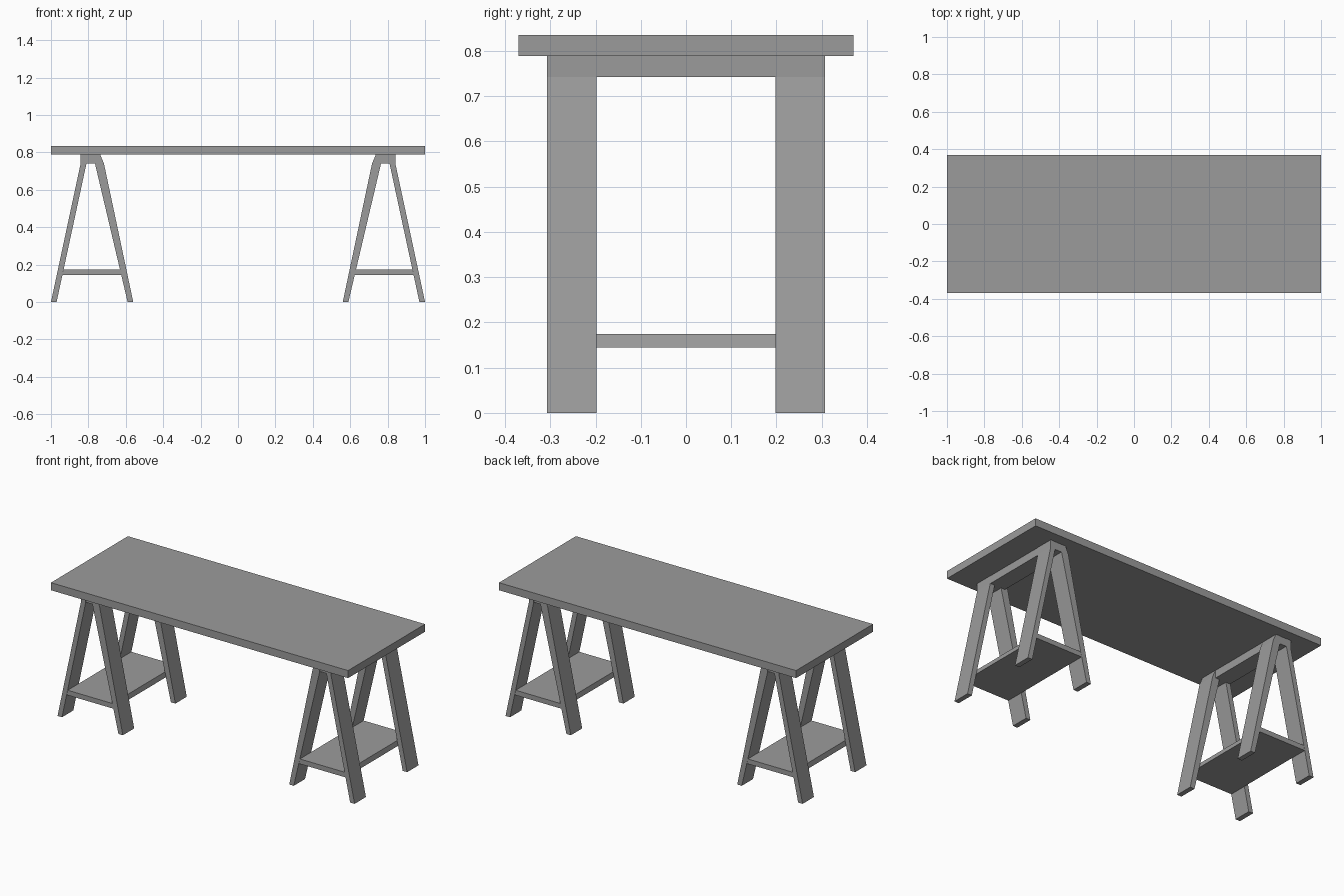
import bpy, bmesh

if "Cube" in bpy.data.objects:
    bpy.data.objects.remove(bpy.data.objects["Cube"])

# Dark grey paint for every part
paint = bpy.data.materials.new("dark_grey")
paint.diffuse_color = (0.33, 0.33, 0.33, 1)
paint.use_nodes = True
paint.node_tree.nodes["Principled BSDF"].inputs["Base Color"].default_value = paint.diffuse_color


def prism(name, profile, y0, y1, side=1):
    """Extrude an (x, z) profile along y; side=-1 mirrors it in x."""
    bm = bmesh.new()
    face = bm.faces.new([bm.verts.new((side * x, y0, z)) for x, z in profile])
    ext = bmesh.ops.extrude_face_region(bm, geom=[face])
    verts = [v for v in ext["geom"] if isinstance(v, bmesh.types.BMVert)]
    bmesh.ops.translate(bm, verts=verts, vec=(0, y1 - y0, 0))
    bmesh.ops.recalc_face_normals(bm, faces=bm.faces)
    mesh = bpy.data.meshes.new(name)
    bm.to_mesh(mesh)
    bm.free()
    mesh.materials.append(paint)
    obj = bpy.data.objects.new(name, mesh)
    bpy.context.collection.objects.link(obj)
    return obj


def rect(x0, x1, z0, z1):
    return [(x0, z0), (x1, z0), (x1, z1), (x0, z1)]


# Side profiles of one trestle (x, z)
INNER_LEG = [(0.56, 0), (0.59, 0), (0.765, 0.742), (0.765, 0.789),
             (0.737, 0.789), (0.717, 0.742)]
OUTER_LEG = [(0.97, 0), (1.0, 0), (0.841, 0.742), (0.841, 0.789),
             (0.81, 0.789), (0.81, 0.742)]
SHELF = [(0.623, 0.144), (0.939, 0.144), (0.932, 0.174), (0.630, 0.174)]
LEG_SPANS = {"front": (-0.307, -0.198), "back": (0.198, 0.307)}

# Table top
prism("table_top", rect(-1, 1, 0.789, 0.835), -0.37, 0.37)

# Two mirrored trestles
for label, side in (("right", 1), ("left", -1)):
    for end, (y0, y1) in LEG_SPANS.items():
        prism(f"{label}_{end}_inner_leg", INNER_LEG, y0, y1, side)
        prism(f"{label}_{end}_outer_leg", OUTER_LEG, y0, y1, side)
    # Beam under the top and shelf between the legs
    prism(f"{label}_beam", rect(0.738, 0.84, 0.742, 0.789), -0.306, 0.306, side)
    prism(f"{label}_shelf", SHELF, -0.306, 0.306, side)
